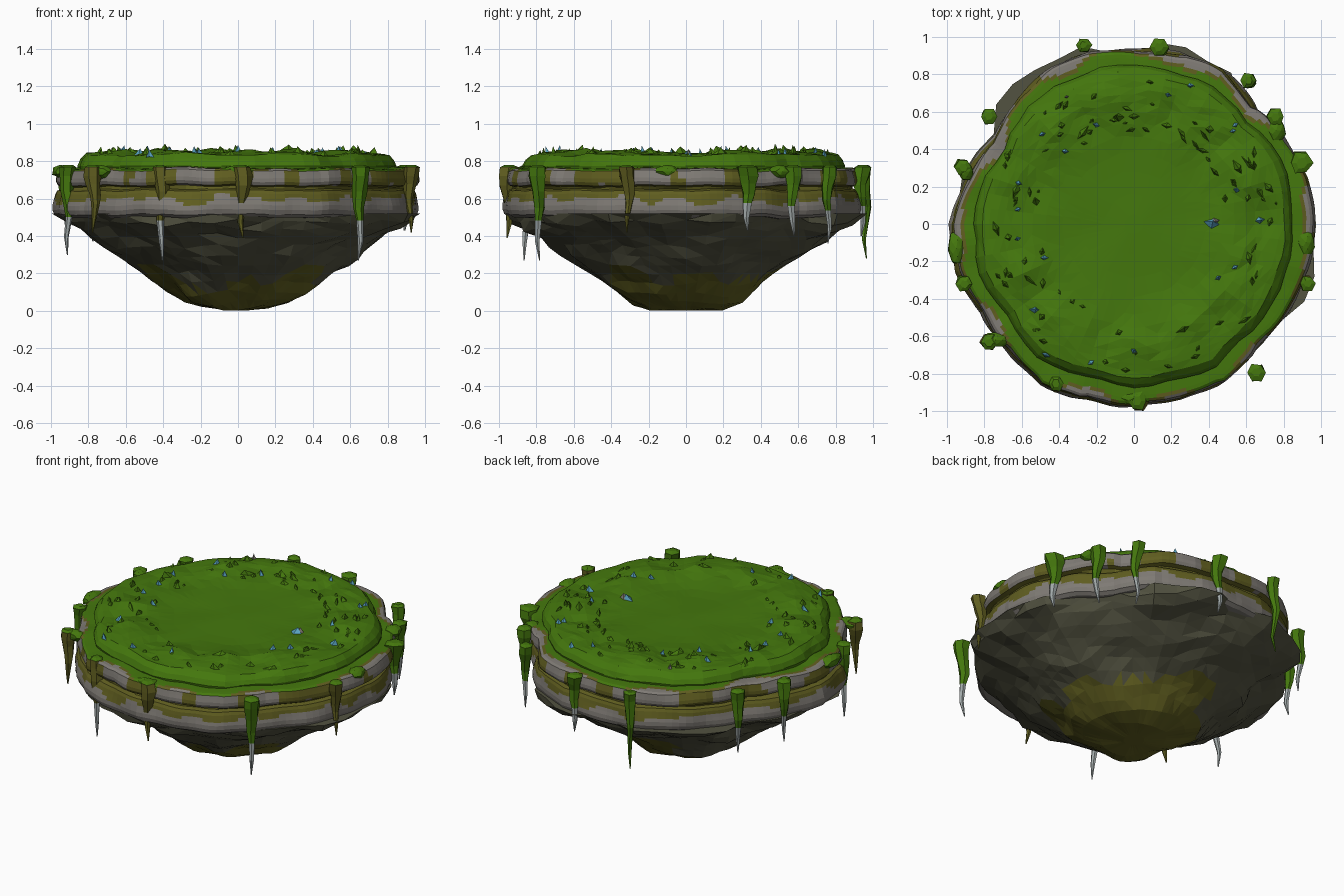
import bpy, bmesh, math, random
from mathutils import Vector, noise

if "Cube" in bpy.data.objects:
    bpy.data.objects.remove(bpy.data.objects["Cube"])

random.seed(7)


def mat(name, rgb):
    m = bpy.data.materials.new(name)
    m.diffuse_color = (*rgb, 1)
    m.use_nodes = True
    m.node_tree.nodes["Principled BSDF"].inputs["Base Color"].default_value = m.diffuse_color
    return m


GRASS, MOSS, STONE, ROCK, ICE, BLUE = range(6)
MATS = [mat("grass green", (0.058, 0.185, 0.004)), mat("olive moss", (0.115, 0.11, 0.014)),
        mat("grey stone", (0.21, 0.195, 0.175)), mat("dark rock", (0.085, 0.085, 0.052)),
        mat("pale ice", (0.36, 0.40, 0.40)), mat("crystal blue", (0.10, 0.36, 0.52))]

# rim radius every 15 degrees, counter-clockwise from +x
OUTLINE = [.97, .96, .925, .90, .955, .95, .935, .95, .95, .91, .88, .935,
           .99, .98, .945, .96, .99, .97, .985, .97, .98, .93, .95, .96]


def rim(a):
    t = (a / math.tau * 24) % 24
    i = int(t)
    return OUTLINE[i] + (OUTLINE[(i + 1) % 24] - OUTLINE[i]) * (t - i)


def n3(x, y, z, f):
    return noise.noise(Vector((x * f + 3.1, y * f + 7.7, z * f + 1.3)))


def finish(name, bm, paint):
    bmesh.ops.recalc_face_normals(bm, faces=bm.faces[:])
    bm.normal_update()
    for f in bm.faces:
        f.material_index = paint(f) if callable(paint) else paint
    me = bpy.data.meshes.new(name)
    bm.to_mesh(me)
    bm.free()
    for m in MATS:
        me.materials.append(m)
    ob = bpy.data.objects.new(name, me)
    bpy.context.collection.objects.link(ob)
    return ob


def rings(bm, profile, n, place, cap=True):
    """Stack n-sided rings; place(r, z, angle, row) gives each point."""
    rows = [[bm.verts.new(place(r, z, math.tau * (i + (k % 2) * .0) / n, k)) for i in range(n)]
            for k, (r, z) in enumerate(profile)]
    for a, b in zip(rows, rows[1:]):
        for i in range(n):
            j = (i + 1) % n
            bm.faces.new((a[i], a[j], b[j], b[i]))
    if cap:
        bm.faces.new(rows[0][::-1])
        bm.faces.new(rows[-1])
    return rows


# underside: a craggy bowl
def under_point(r, z, a, k):
    x, y = r * math.cos(a), r * math.sin(a)
    s = (rim(a) / .95) ** (r / .95)
    s *= 1 + .11 * n3(x, y, z, 4) + .05 * n3(x, y, z * 2, 11)
    dz = 0 if k in (0, 12) else .035 * n3(y, x, z, 6)
    return (x * s, y * s, max(.003, z + dz))


bm = bmesh.new()
UNDER = [(.06, 0), (.2, .02), (.3, .05), (.37, .10), (.43, .15), (.49, .20), (.56, .25),
         (.62, .295), (.68, .34), (.75, .39), (.83, .435), (.90, .475), (.94, .52)]
rings(bm, UNDER, 44, under_point)
bmesh.ops.triangulate(bm, faces=[f for f in bm.faces if len(f.verts) == 4])


def under_paint(f):
    c = f.calc_center_median()
    return MOSS if c.z + .16 * n3(c.x, c.y, c.z, 3.5) < .17 else ROCK


finish("rock_underside", bm, under_paint)


# stone rim: two stacked courses with a mossy groove between them
def rim_point(r, z, a, k):
    block = int(a / math.tau * 24 * 1.0001)
    upper = z > .66
    step = .016 * n3(block * 1.7, 5 if upper else 9, 0, 1.3)
    x, y = math.cos(a), math.sin(a)
    s = rim(a) * r + step + .014 * n3(x, y, z, 6)
    return (x * s, y * s, z + .012 * n3(x, y, 2 if upper else 4, 5))


bm = bmesh.new()
RIM = [(.85, .50), (.965, .50), (.99, .515), (1.0, .54), (1.0, .565), (.995, .585), (.99, .605), (.985, .625),
       (.975, .643), (.95, .652), (.95, .664), (.98, .672), (.99, .69), (.99, .71), (.985, .73),
       (.98, .75), (.965, .76), (.945, .762), (.925, .763), (.90, .764), (.87, .765), (.78, .765)]
rings(bm, RIM, 144, rim_point)


def rim_paint(f):
    c = f.calc_center_median()
    a = math.atan2(c.y, c.x)
    q = math.hypot(c.x, c.y) / rim(a)
    w = n3(math.cos(a), math.sin(a), 0, 3)
    v = n3(math.cos(a), math.sin(a), 5, 7)
    if c.z > .745 and f.normal.z > .5:
        edge = .955 + .09 * w
        return GRASS if q < edge else MOSS if q < edge + .02 else STONE
    if c.z > .672:
        return MOSS if v + (c.z - .71) * 2 * w > .17 else STONE
    if c.z > .64:
        return MOSS
    return MOSS if c.z > .592 + .05 * v else STONE


finish("stone_rim", bm, rim_paint)


# grass cap: low turf mound with a lumpy border
def turf(x, y):
    r = math.hypot(x, y)
    bump = math.exp(-((r - .66) / .17) ** 2)
    return .822 + .026 * bump + bump * (.03 * n3(x, y, 0, 5) + .014 * n3(x, y, 3, 13)) + .008 * n3(x, y, 6, 4)


def turf_point(r, z, a, k):
    s = r * (rim(a) / .95) ** .5 * (1 + .03 * n3(math.cos(a), math.sin(a), 0, 3)
                                    + .018 * n3(math.cos(a), math.sin(a), r, 10))
    x, y = s * math.cos(a), s * math.sin(a)
    return (x, y, z if k < 2 else turf(x, y) - (.025 if k == 2 else 0))


bm = bmesh.new()
CAP = [(.845, .75), (.85, .775)] + [(r, 0) for r in (.835, .805, .77, .73, .69, .65, .6, .54, .47, .38, .28, .16, .05)]
rings(bm, CAP, 60, turf_point)
bmesh.ops.triangulate(bm, faces=[f for f in bm.faces if len(f.verts) == 4])
finish("grass_cap", bm, GRASS)


# jagged wedge: a bent shard lying on the turf
def shard(bm, x, y, z, ang, length, width, height):
    c, s = math.cos(ang), math.sin(ang)
    pts = [(-length, 0, -.02), (0, -width, -.015), (length, 0, -.02), (0, width, -.015),
           (random.uniform(-.6, .6) * length, random.uniform(-.5, .5) * width, height)]
    v = [bm.verts.new((x + p * c - q * s, y + p * s + q * c, z + h)) for p, q, h in pts]
    for i in range(4):
        bm.faces.new((v[i], v[(i + 1) % 4], v[4]))
    bm.faces.new(v[3::-1])


bm = bmesh.new()
for i in range(85):
    a, r = random.uniform(0, math.tau), random.uniform(.5, .79)
    x, y = r * math.cos(a), r * math.sin(a)
    shard(bm, x, y, turf(x, y), a + 1.57 + random.uniform(-.6, .6), random.uniform(.03, .07),
          random.uniform(.015, .03), random.uniform(.008, .036))
finish("grass_tufts", bm, GRASS)

# blue crystals dotted on the turf
GEMS = [(.42, 0), (.67, .02), (.55, .18), (.53, .5), (.3, .74), (.18, .69), (-.2, .53), (-.37, .39),
        (-.49, .48), (-.62, .22), (-.62, .08), (-.62, -.08), (-.48, -.18), (-.53, -.46), (-.47, -.7),
        (-.23, -.74), (0, -.68), (.45, -.29), (.54, -.23), (.54, .53)]
bm = bmesh.new()
for i, (x, y) in enumerate(GEMS):
    big = 2.2 if i == 0 else 1.3 if i in (1, 13) else 1
    shard(bm, x, y, turf(x, y) + .012, random.uniform(-.6, .6), .024 * big, .014 * big, .022)
finish("blue_crystals", bm, BLUE)
bm = bmesh.new()
for x, y, s in ((.43, .015, .035), (-.36, .68, .015)):
    shard(bm, x, y, turf(x, y) + .016, .2, s, s * .5, .02)
finish("pale_pebbles", bm, STONE)

# hanging vines: x, y, bottom z, width, colour, ice tip
VINES = [(-.27, .96, .28, .9, GRASS, 0), (.14, .94, .40, 1.1, GRASS, 1), (.62, .76, .36, .95, GRASS, 1),
         (.76, .57, .40, 1.1, GRASS, 1), (.89, .33, .43, 1.35, GRASS, 1), (.92, -.31, .42, 1, MOSS, 0),
         (.65, -.79, .27, 1.1, GRASS, 1), (.02, -.95, .39, 1.2, MOSS, 0), (-.41, -.86, .27, 1, MOSS, 1),
         (-.77, -.64, .42, 1.1, MOSS, 0), (-.91, -.32, .30, 1, GRASS, 1), (-.92, .31, .38, 1, GRASS, 1),
         (-.78, .58, .37, 1, GRASS, 1)]
for i, (vx, vy, low, w, col, tip) in enumerate(VINES):
    h = .78 - low
    cut = low + h * .42
    prof = [(.022, .78), (.044, .768), (.042, .72), (.034, .78 - h * .28), (.026, .78 - h * .45),
            (.019, cut), (.013, low + h * .2), (.003, low)]

    def vine_point(r, z, a, k):
        s = r * w * random.uniform(.85, 1.15)
        sway = .008 * math.sin(z * 20 + i)
        return (vx + s * math.cos(a) + sway, vy + s * math.sin(a) - sway, z)

    bm = bmesh.new()
    rings(bm, prof, 6, vine_point)
    finish(f"hanging_vine_{i + 1}", bm,
           lambda f: ICE if tip and f.calc_center_median().z < cut
           else GRASS if f.calc_center_median().z > .755 else col)

# turf flaps spilling over the edge
for i, (x, y, rx, ry) in enumerate([(-.95, -.13, .045, .09), (.92, -.1, .045, .07), (.0, -.93, .08, .04),
                                    (.76, .5, .05, .06), (-.74, -.62, .07, .04), (-.9, .28, .04, .05)]):
    bm = bmesh.new()
    bmesh.ops.create_icosphere(bm, subdivisions=2, radius=1)
    for v in bm.verts:
        k = 1 + .25 * n3(*v.co, 2)
        v.co = (x + v.co.x * rx * k, y + v.co.y * ry * k, .745 + v.co.z * .035 * k)
    finish(f"turf_flap_{i + 1}", bm, GRASS)
